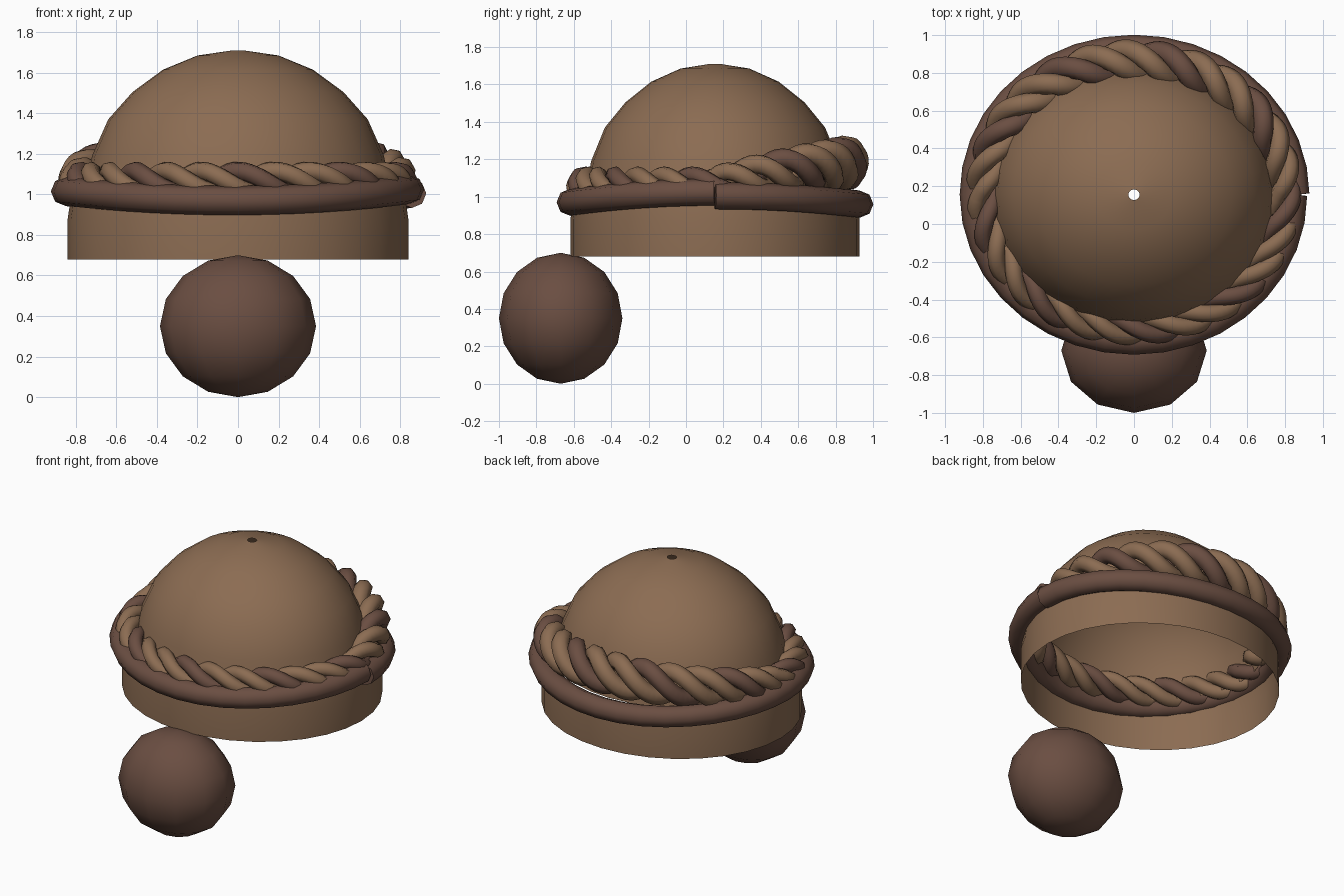
import bpy
import bmesh
from math import sin, cos, pi, tau
from mathutils import Vector

cube = bpy.data.objects.get("Cube")
if cube:
    bpy.data.objects.remove(cube, do_unlink=True)

CY = 0.155      # centre of the cap in y
SQUASH = 0.92   # cap is slightly narrower front to back


def material(name, rgb):
    m = bpy.data.materials.new(name)
    m.use_nodes = True
    m.diffuse_color = (*rgb, 1)
    bsdf = next(n for n in m.node_tree.nodes if n.type == "BSDF_PRINCIPLED")
    bsdf.inputs["Base Color"].default_value = (*rgb, 1)
    bsdf.inputs["Roughness"].default_value = 0.8
    return m


light = material("light brown", (0.26, 0.15, 0.085))
dark = material("dark brown", (0.145, 0.076, 0.054))


def finish(bm, name, mat, angle=1.0):
    bmesh.ops.recalc_face_normals(bm, faces=bm.faces)
    me = bpy.data.meshes.new(name)
    bm.to_mesh(me)
    bm.free()
    ob = bpy.data.objects.new(name, me)
    me.materials.append(mat)
    bpy.context.collection.objects.link(ob)
    bpy.ops.object.select_all(action="DESELECT")
    ob.select_set(True)
    bpy.context.view_layer.objects.active = ob
    bpy.ops.object.shade_smooth_by_angle(angle=angle)
    return ob


def skin(bm, rings, wrap):
    # bridge neighbouring closed loops of vertices
    pairs = list(zip(rings, rings[1:])) + ([(rings[-1], rings[0])] if wrap else [])
    for a, b in pairs:
        n = len(a)
        for i in range(n):
            j = (i + 1) % n
            bm.faces.new((a[i], a[j], b[j], b[i]))


def lathe(name, profile, mat, sides=32):
    bm = bmesh.new()
    rings = [[bm.verts.new((r * cos(tau * i / sides),
                            CY + r * SQUASH * sin(tau * i / sides), z))
              for i in range(sides)] for r, z in profile]
    skin(bm, rings, False)
    return finish(bm, name, mat)


def tube(name, points, radii, mat, sides=8, wrap=True):
    bm = bmesh.new()
    rings = []
    n = len(points)
    for k, p in enumerate(points):
        before = points[k - 1] if wrap or k else p
        after = points[(k + 1) % n] if wrap or k < n - 1 else p
        along = (after - before).normalized()
        out = Vector((p.x, p.y - CY, 0))
        out = (out - along * out.dot(along)).normalized()
        up = along.cross(out)
        rings.append([bm.verts.new(p + radii[k] * (out * cos(tau * i / sides)
                                                   + up * sin(tau * i / sides)))
                      for i in range(sides)])
    skin(bm, rings, wrap)
    if not wrap:
        bm.faces.new(rings[0])
        bm.faces.new(rings[-1])
    return finish(bm, name, mat)


# Domed crown with a tiny hole at the top, and the open band below it
lathe("crown", [(0.03, 1.71), (0.2, 1.685), (0.37, 1.615), (0.52, 1.505),
                (0.64, 1.37), (0.72, 1.19), (0.755, 1.0)], light)
lathe("band", [(0.825, 0.98), (0.84, 0.88), (0.84, 0.68)], light)

# Rolled brim, higher at the sides, with an open seam on one side
steps = 36
path = []
for k in range(steps + 1):
    a = tau * k / steps
    grow = 0.012 * (1 - k / steps)
    z = 0.965 + 0.05 * cos(a) ** 2 + 0.02 * (k / steps - 0.5)
    path.append(Vector(((0.845 + grow) * cos(a), CY + 0.775 * sin(a), z)))
tube("brim_roll", path, [0.072] * len(path), dark, wrap=False)

# Twisted cord of three strands, swelling and rising toward the back
TURNS = 9
for s, mat in enumerate((dark, light, light)):
    points, radii = [], []
    count = 200
    for k in range(count):
        a = tau * k / count
        back = max(0, sin(a)) ** 0.8
        phase = -TURNS * a + tau * s / 3
        r = (0.05 + 0.015 * back) * cos(phase)
        z = 1.06 + 0.12 * back + (0.055 + 0.035 * back) * sin(phase)
        points.append(Vector(((0.79 + r) * cos(a), CY + (0.70 + r) * sin(a), z)))
        radii.append(0.047 + 0.012 * back)
    tube(f"cord_strand_{s + 1}", points, radii, mat, sides=7)

# Faceted ball at the front
bm = bmesh.new()
bmesh.ops.create_uvsphere(bm, u_segments=12, v_segments=8, radius=1)
bmesh.ops.scale(bm, vec=(0.385, 0.33, 0.35), verts=bm.verts)
bmesh.ops.translate(bm, vec=(0, -0.67, 0.35), verts=bm.verts)
finish(bm, "front_ball", dark)
